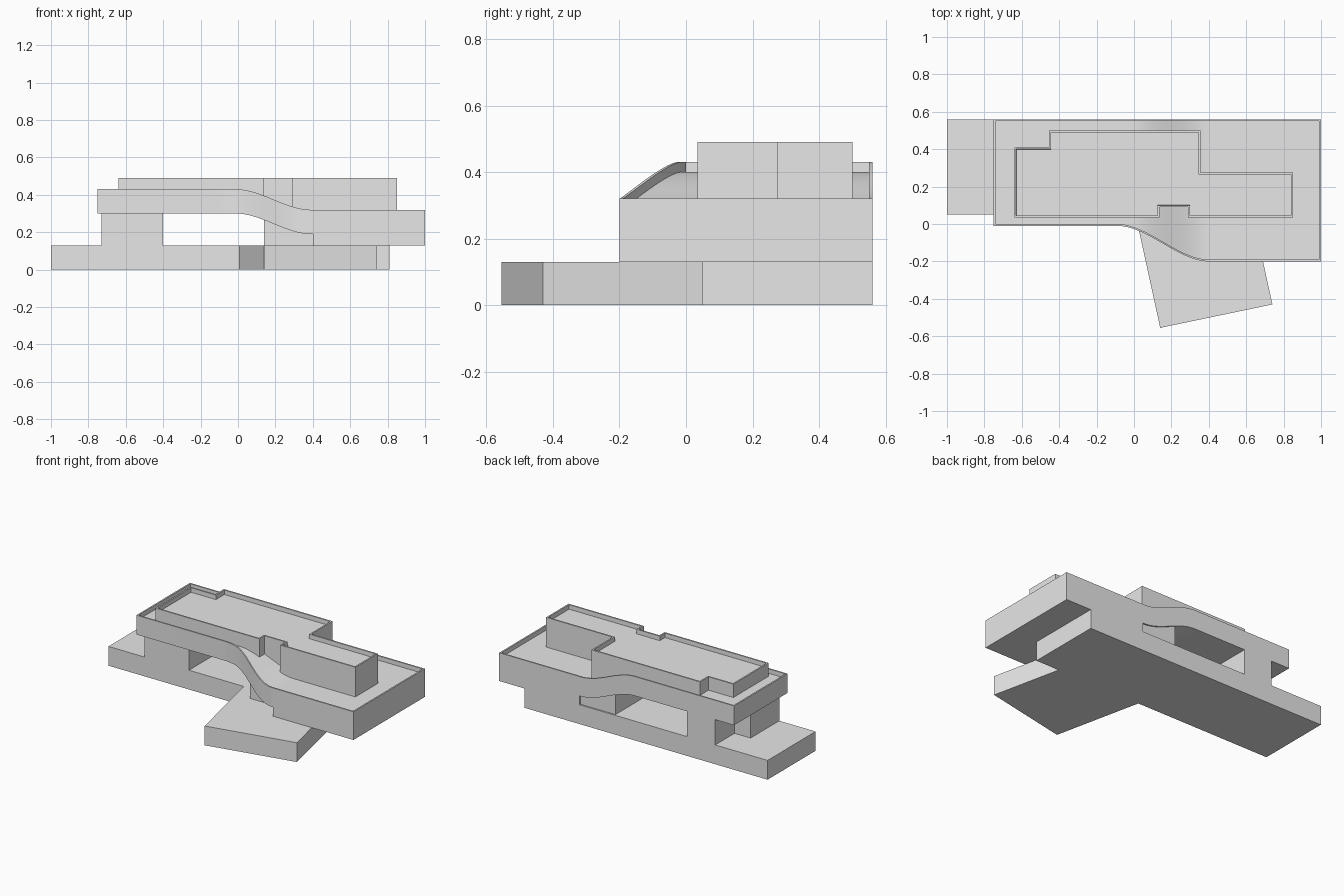
import bpy, bmesh

cube = bpy.data.objects.get("Cube")
if cube:
    bpy.data.objects.remove(cube, do_unlink=True)

grey = bpy.data.materials.new("light_grey")
grey.use_nodes = True
grey.diffuse_color = (0.8, 0.8, 0.8, 1)
grey.node_tree.nodes["Principled BSDF"].inputs["Base Color"].default_value = (0.8, 0.8, 0.8, 1)

BACK = 0.56        # shared rear wall plane
BASE_TOP = 0.13
RIM = 0.01         # parapet thickness
SINK = 0.03        # parapet height above the roof floor


def finish(name, bm):
    bmesh.ops.recalc_face_normals(bm, faces=bm.faces)
    mesh = bpy.data.meshes.new(name)
    bm.to_mesh(mesh)
    bm.free()
    mesh.materials.append(grey)
    obj = bpy.data.objects.new(name, mesh)
    bpy.context.collection.objects.link(obj)
    return obj


def prism(name, outline, bottom, top, parapet=False):
    """Extrude a plan outline; bottom is a function of x."""
    bm = bmesh.new()
    low = [bm.verts.new((x, y, bottom(x))) for x, y in outline]
    high = [bm.verts.new((x, y, top)) for x, y in outline]
    bm.faces.new(low[::-1])
    roof = bm.faces.new(high)
    for i in range(len(low)):
        j = (i + 1) % len(low)
        bm.faces.new((low[i], low[j], high[j], high[i]))
    bm.normal_update()
    if parapet:
        bmesh.ops.inset_region(bm, faces=[roof], thickness=RIM, use_even_offset=True)
        bmesh.ops.inset_region(bm, faces=[roof], thickness=0.0005, depth=-SINK,
                               use_even_offset=True)
    return finish(name, bm)


def ease(x, start, end):
    t = min(max((x - start) / (end - start), 0), 1)
    return t * t * (3 - 2 * t)


def deck_top(x):
    return 0.43 - 0.11 * ease(x, -0.01, 0.39)


def deck_front(x):
    return -0.01 - 0.19 * ease(x, -0.09, 0.4)


# Ground slab with the angled wing
prism("ground_slab",
      [(-1, 0.05), (0.008, 0.05), (0.14, -0.555), (0.74, -0.43),
       (0.635, 0.05), (0.81, 0.05), (0.81, BACK), (-1, BACK)],
      lambda x: 0, BASE_TOP)

# Stepped support under the raised end
prism("stepped_support",
      [(-0.73, 0.05), (-0.4, 0.05), (-0.4, BACK), (-0.61, BACK),
       (-0.61, 0.355), (-0.73, 0.355)],
      lambda x: BASE_TOP, 0.33)

# Core wall beside the opening
prism("core_block",
      [(0.14, -0.07), (0.6, -0.07), (0.6, 0.55), (0.14, 0.55)],
      lambda x: BASE_TOP, 0.28)

# Sweeping deck: cross sections along x, each (x, sunken floor, full depth)
LEFT, RIGHT, STEP = -0.75, 1.0, 0.4
sections = [(LEFT, False, False), (LEFT + RIM, False, False), (LEFT + RIM + 0.0005, True, False)]
count = 24
sections += [(-0.1 + (STEP + 0.1) * i / count, True, False) for i in range(count + 1)]
sections += [(STEP + 0.001, True, True), (RIGHT - RIM - 0.0005, True, True),
             (RIGHT - RIM, False, True), (RIGHT, False, True)]

bm = bmesh.new()
rings = []
for x, sunk, deep in sections:
    top, front = deck_top(x), deck_front(x)
    bottom = BASE_TOP if deep else top - 0.13
    floor = top - SINK if sunk else top
    ring = [(front, bottom), (front, top), (front + RIM, top), (front + RIM, floor),
            (BACK - RIM, floor), (BACK - RIM, top), (BACK, top), (BACK, bottom)]
    rings.append([bm.verts.new((x, y, z)) for y, z in ring])
for a, b in zip(rings, rings[1:]):
    for i in range(8):
        j = (i + 1) % 8
        bm.faces.new((a[i], a[j], b[j], b[i]))
bm.faces.new(rings[0])
bm.faces.new(rings[-1][::-1])
bmesh.ops.remove_doubles(bm, verts=bm.verts, dist=0.0001)
deck = finish("sweeping_deck", bm)
bpy.context.view_layer.objects.active = deck
deck.select_set(True)
bpy.ops.object.shade_smooth_by_angle(angle=0.4)

# Upper storey with its own parapet
prism("upper_storey",
      [(-0.64, 0.035), (0.135, 0.035), (0.135, 0.09), (0.29, 0.09), (0.29, 0.035),
       (0.85, 0.035), (0.85, 0.275), (0.355, 0.275), (0.355, 0.5),
       (-0.455, 0.5), (-0.455, 0.41), (-0.64, 0.41)],
      lambda x: deck_top(x) - 0.05, 0.49, parapet=True)
